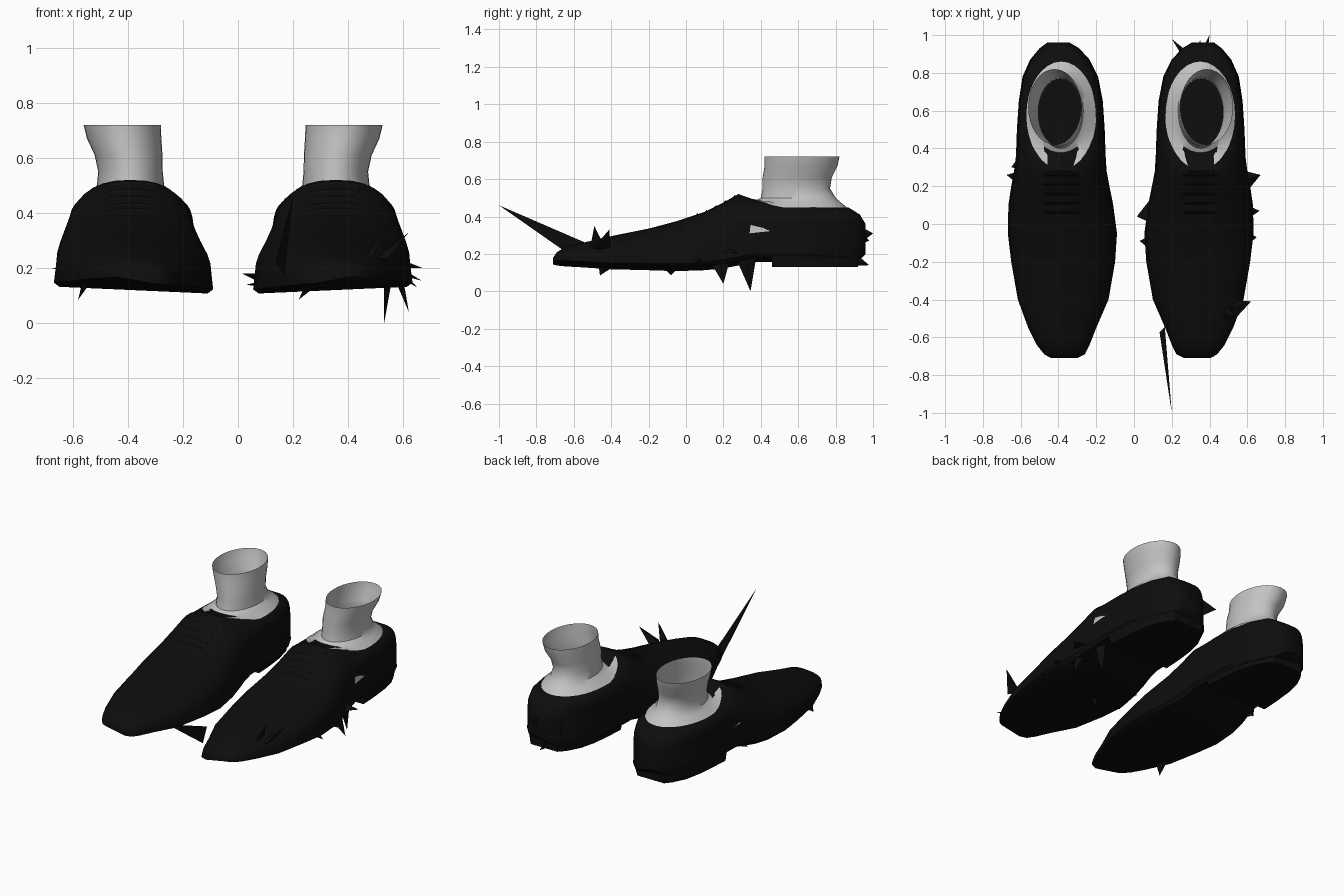
import bpy, bmesh, math
from mathutils import Vector

cube = bpy.data.objects.get("Cube")
if cube:
    bpy.data.objects.remove(cube)


def material(name, value):
    mat = bpy.data.materials.new(name)
    mat.use_nodes = True
    colour = (value, value, value, 1)
    mat.diffuse_color = colour
    bsdf = next(n for n in mat.node_tree.nodes if n.type == 'BSDF_PRINCIPLED')
    bsdf.inputs["Base Color"].default_value = colour
    bsdf.inputs["Roughness"].default_value = 0.9
    return mat


BLACK = material("matte black", 0.004)
GREY = material("sock grey", 0.55)

# Shoe stations: y, outer x, inner x, bottom z, top z, squareness of section
STATIONS = [
    (-.71, -.44, -.30, .155, .18, 2), (-.69, -.475, -.26, .15, .21, 2),
    (-.64, -.515, -.235, .145, .24, 2), (-.55, -.56, -.20, .14, .26, 2),
    (-.40, -.615, -.135, .13, .295, 2), (-.20, -.65, -.10, .125, .335, 2.1),
    (-.05, -.668, -.09, .12, .375, 2.2), (.10, -.665, -.11, .125, .425, 2.3),
    (.20, -.65, -.13, .135, .475, 2.4), (.28, -.635, -.145, .15, .52, 2.5),
    (.36, -.625, -.15, .17, .492, 3.2), (.50, -.62, -.155, .17, .465, 5),
    (.65, -.61, -.165, .17, .455, 6), (.78, -.59, -.19, .17, .45, 6),
    (.87, -.55, -.235, .17, .448, 5), (.93, -.50, -.29, .18, .41, 4),
    (.96, -.46, -.34, .21, .36, 3),
]


def station(y):
    """Interpolated station values at any y."""
    for a, b in zip(STATIONS, STATIONS[1:]):
        if y <= b[0]:
            t = (y - a[0]) / (b[0] - a[0])
            return [p + (q - p) * t for p, q in zip(a, b)]
    return list(STATIONS[-1])


def half_section(power, steps=9):
    """Unit outline from the middle of the sole to the top ridge."""
    pts = [(0, 0), (.5, 0), (.93, 0), (1, .06)]
    for i in range(steps + 1):
        a = math.pi / 2 * i / steps
        c, s = max(math.cos(a), 0), math.sin(a)
        pts.append((.98 * c ** (2 / power), .25 + .75 * s ** (2 / power)))
    return pts


def side_at(y, z):
    """Outer x of the shoe at a given y and z."""
    _, xo, xi, zb, zt, p = station(y)
    s = max(0, min(1, ((z - zb) / (zt - zb) - .25) / .75))
    u = .98 * (1 - s ** p) ** (1 / p)
    return (xo + xi) / 2 - u * (xi - xo) / 2


def top_at(y, x):
    """Top z of the shoe at a given y and x."""
    _, xo, xi, zb, zt, p = station(y)
    u = min(1, abs(x - (xo + xi) / 2) / ((xi - xo) / 2))
    return zb + (zt - zb) * (.25 + .75 * (1 - u ** p) ** (1 / p))


def finish(name, bm, mat, place, smooth=True):
    for v in bm.verts:
        v.co = place(v.co)
    bmesh.ops.recalc_face_normals(bm, faces=bm.faces)
    mesh = bpy.data.meshes.new(name)
    bm.to_mesh(mesh)
    bm.free()
    mesh.materials.append(mat)
    ob = bpy.data.objects.new(name, mesh)
    bpy.context.collection.objects.link(ob)
    if smooth:
        bpy.ops.object.select_all(action='DESELECT')
        ob.select_set(True)
        bpy.context.view_layer.objects.active = ob
        bpy.ops.object.shade_smooth_by_angle(angle=math.radians(40))
    return ob


def loft(rings, caps=True):
    bm = bmesh.new()
    loops = [[bm.verts.new(p) for p in ring] for ring in rings]
    for a, b in zip(loops, loops[1:]):
        for i in range(len(a)):
            j = (i + 1) % len(a)
            bm.faces.new((a[i], a[j], b[j], b[i]))
    if caps:
        bm.faces.new(loops[0])
        bm.faces.new(loops[-1])
    return bm


def shoe_ring(values):
    y, xo, xi, zb, zt, p = values
    c, h = (xo + xi) / 2, (xi - xo) / 2
    half = half_section(p)
    outline = half + [(-u, v) for u, v in reversed(half[1:-1])]
    return [(c + u * h, y, zb + v * (zt - zb) - .013 * u * (1 - v))
            for u, v in outline]


def heel_ring(z, grow):
    """Outline of the heel block, straight across the front."""
    ys = [.46, .58, .70, .80, .88, .92]
    rows = [station(y) for y in ys]
    outer = [(r[1] + .02 - grow, r[0], z) for r in rows]
    inner = [(r[2] - .02 + grow, r[0], z) for r in rows]
    return outer + inner[::-1]


def sock_rings(n=32):
    # z, centre x, centre y, radius x, radius y
    spec = [(.72, -.42, .62, .14, .20), (.67, -.413, .615, .135, .195),
            (.61, -.397, .595, .123, .185), (.55, -.39, .59, .117, .18),
            (.50, -.39, .60, .122, .20), (.48, -.388, .592, .145, .23)]
    angles = [2 * math.pi * i / n for i in range(n)]
    rings = [[(cx + rx * math.cos(a), cy + ry * math.sin(a), z)
              for a in angles] for z, cx, cy, rx, ry in spec]
    # flared edge follows the collar
    flare = []
    for a in angles:
        y = .575 + .285 * math.sin(a)
        flare.append((-.385 + .185 * math.cos(a), y, .449 + max(0, .5 - y) * .3))
    return rings + [flare]


def lace(name, y, place):
    bm = bmesh.new()
    rings = []
    for i in range(9):
        x = -.385 + .09 * (i / 4 - 1)
        z = top_at(y, x)
        rings.append([(x, y - .008, z - .004), (x, y, z + .006),
                      (x, y + .008, z - .001)])
    bm.free()
    finish(name, loft(rings), BLACK, place)


def spike(name, base, tip, width):
    """Thin three-sided shard pulled out of the shoe surface."""
    base, tip = Vector(base), Vector(tip)
    axis = (tip - base).normalized()
    along = Vector((0, 1, 0)) if abs(axis.y) < .8 else Vector((0, 0, 1))
    side = axis.cross(along).normalized()
    wide = side.cross(axis)
    bm = bmesh.new()
    foot = [bm.verts.new(base + d) for d in
            (wide * width, -wide * width, side * width * .6)]
    top = bm.verts.new(tip)
    bm.faces.new(foot)
    for i in range(3):
        bm.faces.new((foot[i], foot[(i + 1) % 3], top))
    finish(name, bm, BLACK, lambda co: co, smooth=False)


def patch(name, corners, place):
    """Small grey gap on the outer side."""
    bm = bmesh.new()
    bm.faces.new([bm.verts.new((side_at(y, z) - .005, y, z)) for y, z in corners])
    finish(name, bm, GREY, place, smooth=False)


# Both shoes: the second is the mirror of the first
def right_place(co):
    return co.copy()


def left_place(co):
    return Vector((-co.x - .035, co.y, co.z))


for side, place in (("right", right_place), ("left", left_place)):
    finish(side + "_shoe", loft([shoe_ring(s) for s in STATIONS]), BLACK, place)
    finish(side + "_heel", loft([heel_ring(.13, 0), heel_ring(.19, .01)]), BLACK, place)
    finish(side + "_sock", loft(sock_rings(), caps=False), GREY, place)
    for k in range(5):
        lace(f"{side}_lace_{k + 1}", .06 + .05 * k, place)

patch("left_side_gap", [(.345, .355), (.34, .31), (.45, .322), (.41, .34)], left_place)
patch("right_side_gap", [(.34, .34), (.35, .325), (.42, .33)], right_place)

# Shards: base, tip, half width
SHARDS = {
    "toe": ((.165, -.57, .22), (.2, -1, .46), .05),
    "outer_toe": ((.53, -.45, .22), (.62, -.41, .33), .05),
    "upper_toe": ((.47, -.47, .2), (.54, -.49, .35), .05),
    "lower_arch": ((.53, .32, .2), (.53, .345, 0), .06),
    "outer_arch": ((.56, .18, .18), (.62, .2, .04), .06),
    "outer_back": ((.55, .22, .2), (.67, .26, .2), .08),
    "outer_middle": ((.56, .06, .18), (.665, .07, .155), .06),
    "outer_front": ((.56, -.08, .18), (.65, -.07, .13), .06),
    "inner_middle": ((.1, .06, .18), (.015, .04, .18), .07),
    "inner_front": ((.12, -.1, .16), (.03, -.09, .14), .06),
    "sole_front": ((.25, -.08, .15), (.22, -.08, .085), .06),
    "heel_upper": ((.34, .88, .3), (.4, 1, .31), .08),
    "heel_inner": ((.26, .88, .3), (.2, .98, .27), .07),
    "heel_lower": ((.33, .86, .18), (.35, .98, .14), .05),
    "right_sole": ((-.56, -.42, .17), (-.58, -.46, .085), .06),
    "right_outer": ((-.58, .24, .2), (-.675, .26, .2), .05),
    "right_back": ((-.58, .33, .2), (-.65, .3, .17), .05),
}
for name, (base, tip, width) in SHARDS.items():
    spike(name + "_shard", base, tip, width)
